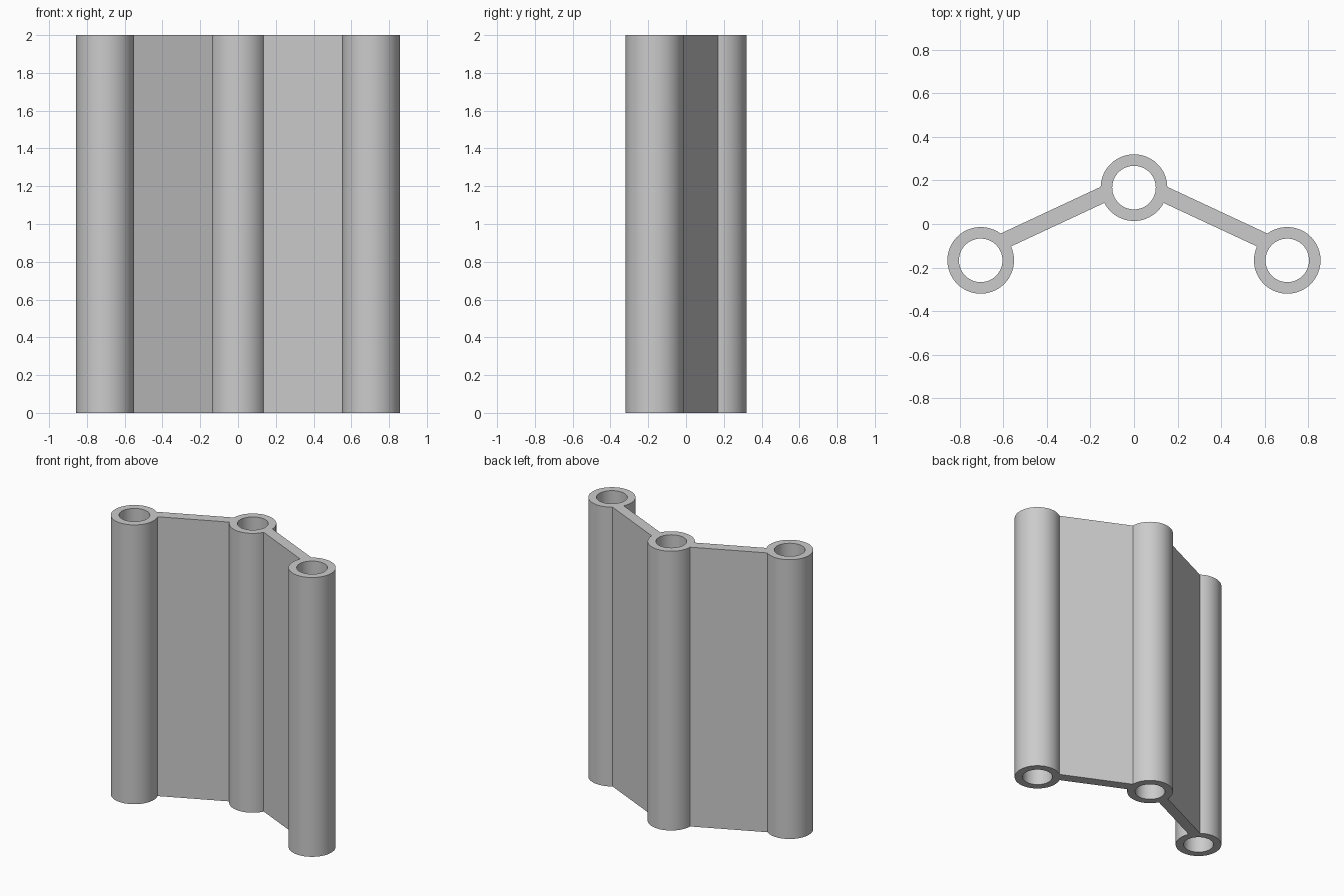
import bpy
import bmesh
from math import pi, radians, cos, sin, atan2
from mathutils import Vector

cube = bpy.data.objects.get("Cube")
if cube:
    bpy.data.objects.remove(cube, do_unlink=True)

HEIGHT = 2.0
OUTER, BORE = 0.153, 0.10
MID = Vector((0, 0.167))
END = Vector((0.704, -0.167))
WEB_HALF = 0.037
WEB_CENTRE = Vector((0.367, 0.03))
WEB_DIR = Vector((cos(radians(-25)), sin(radians(-25))))
WEB_NORMAL = Vector((-WEB_DIR.y, WEB_DIR.x))


def hit_angle(centre, offset, side):
    """Angle on a tube where a web face, offset along its normal, meets it."""
    start = WEB_CENTRE + WEB_NORMAL * offset - centre
    along = start.dot(WEB_DIR)
    root = (along ** 2 - start.length_squared + OUTER ** 2) ** 0.5
    point = start + WEB_DIR * (side * root - along)
    return atan2(point.y, point.x)


def arc(centre, radius, a, b, steps):
    angles = [a + (b - a) * i / steps for i in range(steps + 1)]
    return [centre + radius * Vector((cos(t), sin(t))) for t in angles]


# Right half of the outline, from the top of the middle tube round to its bottom
right = arc(MID, OUTER, pi / 2, hit_angle(MID, WEB_HALF, 1), 16)
a = hit_angle(END, WEB_HALF, -1)
b = hit_angle(END, -WEB_HALF, -1) % (2 * pi) - 2 * pi
right += arc(END, OUTER, a, b, 56)
right += arc(MID, OUTER, hit_angle(MID, -WEB_HALF, 1), -pi / 2, 16)
left = [Vector((-p.x, p.y)) for p in reversed(right[1:-1])]

# Outline plus three bores, filled and extruded
loops = [right + left]
for centre in (MID, END, Vector((-END.x, END.y))):
    loops.append(arc(centre, BORE, 0, 2 * pi, 64)[:-1])

curve = bpy.data.curves.new("hinged_panel_profile", "CURVE")
curve.dimensions = "2D"
curve.fill_mode = "BOTH"
curve.extrude = HEIGHT / 2
for loop in loops:
    spline = curve.splines.new("POLY")
    spline.points.add(len(loop) - 1)
    for point, p in zip(spline.points, loop):
        point.co = (p.x, p.y, 0, 1)
    spline.use_cyclic_u = True

panel = bpy.data.objects.new("three_tube_panel", curve)
bpy.context.collection.objects.link(panel)
for obj in bpy.context.selected_objects:
    obj.select_set(False)
panel.select_set(True)
bpy.context.view_layer.objects.active = panel
bpy.ops.object.convert(target="MESH")
panel = bpy.context.object
panel.name = "three_tube_panel"

# Weld the caps to the walls and stand the panel on the ground
bm = bmesh.new()
bm.from_mesh(panel.data)
bmesh.ops.remove_doubles(bm, verts=bm.verts, dist=0.0001)
bmesh.ops.translate(bm, verts=bm.verts, vec=(0, 0, HEIGHT / 2))
bmesh.ops.recalc_face_normals(bm, faces=bm.faces)
bm.to_mesh(panel.data)
bm.free()
bpy.ops.object.shade_smooth_by_angle(angle=radians(25))

# Plain grey finish
grey = bpy.data.materials.new("plain_grey")
grey.use_nodes = True
colour = (0.6, 0.6, 0.6, 1)
grey.diffuse_color = colour
grey.node_tree.nodes["Principled BSDF"].inputs["Base Color"].default_value = colour
panel.data.materials.clear()
panel.data.materials.append(grey)
